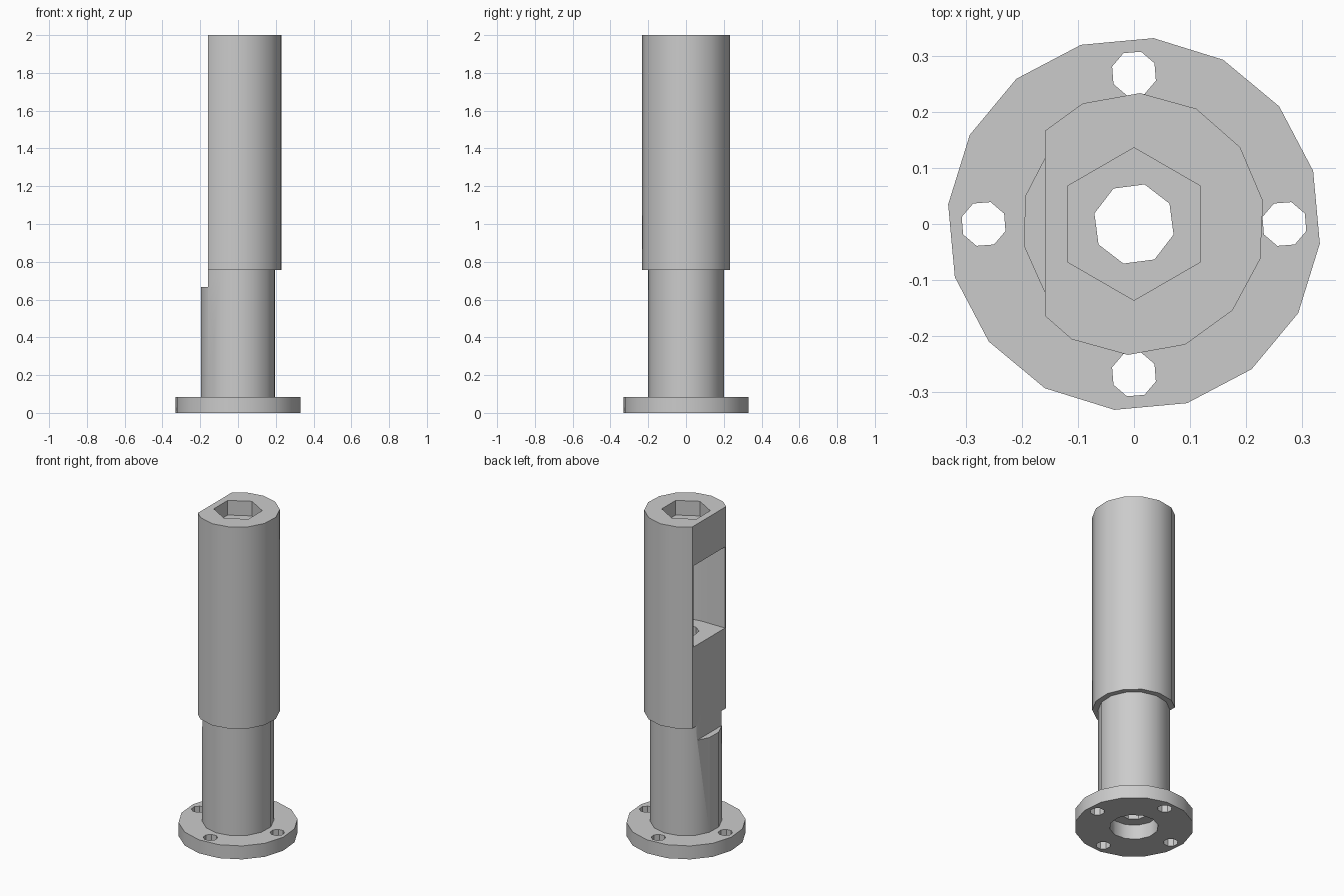
import bpy, bmesh
from math import cos, sin, pi, radians

if "Cube" in bpy.data.objects:
    bpy.data.objects.remove(bpy.data.objects["Cube"], do_unlink=True)

grey = bpy.data.materials.new("plain_grey")
grey.use_nodes = True
grey.diffuse_color = (0.6, 0.6, 0.6, 1)
grey.node_tree.nodes["Principled BSDF"].inputs["Base Color"].default_value = (0.6, 0.6, 0.6, 1)


def extrude(name, profile, z0, z1):
    """Upright solid from a counter-clockwise outline."""
    bm = bmesh.new()
    base = bm.faces.new([bm.verts.new((x, y, z0)) for x, y in profile])
    top = bmesh.ops.extrude_face_region(bm, geom=[base])["geom"]
    for v in top:
        if isinstance(v, bmesh.types.BMVert):
            v.co.z = z1
    bmesh.ops.recalc_face_normals(bm, faces=bm.faces)
    mesh = bpy.data.meshes.new(name)
    bm.to_mesh(mesh)
    bm.free()
    mesh.materials.append(grey)
    ob = bpy.data.objects.new(name, mesh)
    bpy.context.collection.objects.link(ob)
    return ob


def ring(r, sides, start=0, cx=0, cy=0):
    """Outline of a regular polygon, first corner at the start angle."""
    angles = [radians(start) + 2 * pi * i / sides for i in range(sides)]
    return [(cx + r * cos(a), cy + r * sin(a)) for a in angles]


def combine(body, tool, operation):
    mod = body.modifiers.new(operation, "BOOLEAN")
    mod.object, mod.operation, mod.solver = tool, operation, "EXACT"
    bpy.context.view_layer.objects.active = body
    bpy.ops.object.modifier_apply(modifier=mod.name)
    bpy.data.objects.remove(tool, do_unlink=True)


# Flange, narrow shaft and wide sleeve, fused into one body
body = extrude("flanged_sleeve", ring(0.333, 16, -6), 0, 0.083)
combine(body, extrude("narrow_shaft", ring(0.2, 14, 165.5), 0.04, 0.85), "UNION")
combine(body, extrude("wide_sleeve", ring(0.2335, 14, 10.2), 0.757, 2), "UNION")

# Flat cut along one side
flat = [(-0.5, -0.5), (-0.159, -0.5), (-0.159, 0.5), (-0.5, 0.5)]
combine(body, extrude("flat_cutter", flat, 0.667, 2.2), "DIFFERENCE")

# Side window with a rounded inner end
r = 0.153
arc = [(r * cos(a), r * sin(a)) for a in (pi * (i / 10 - 0.5) for i in range(11))]
combine(body, extrude("window_cutter", arc + [(-0.4, r), (-0.4, -r)], 1.255, 1.755), "DIFFERENCE")

# Through bore, hexagonal top socket and bottom counterbore
combine(body, extrude("bore_cutter", ring(0.073, 8, 30), -0.1, 2.1), "DIFFERENCE")
combine(body, extrude("socket_cutter", ring(0.136, 6, 90), 1.91, 2.1), "DIFFERENCE")
combine(body, extrude("counterbore_cutter", ring(0.137, 12, 10), -0.1, 0.09), "DIFFERENCE")

# Four bolt holes through the flange
for cx, cy in ((1, 0), (0, 1), (-1, 0), (0, -1)):
    hole = ring(0.041, 8, 27, 0.268 * cx, 0.268 * cy)
    combine(body, extrude("bolt_hole_cutter", hole, -0.1, 0.2), "DIFFERENCE")

# Smooth round walls with sharp rims
bpy.ops.object.select_all(action="DESELECT")
body.select_set(True)
bpy.context.view_layer.objects.active = body
bpy.ops.object.shade_smooth_by_angle(angle=radians(30))
